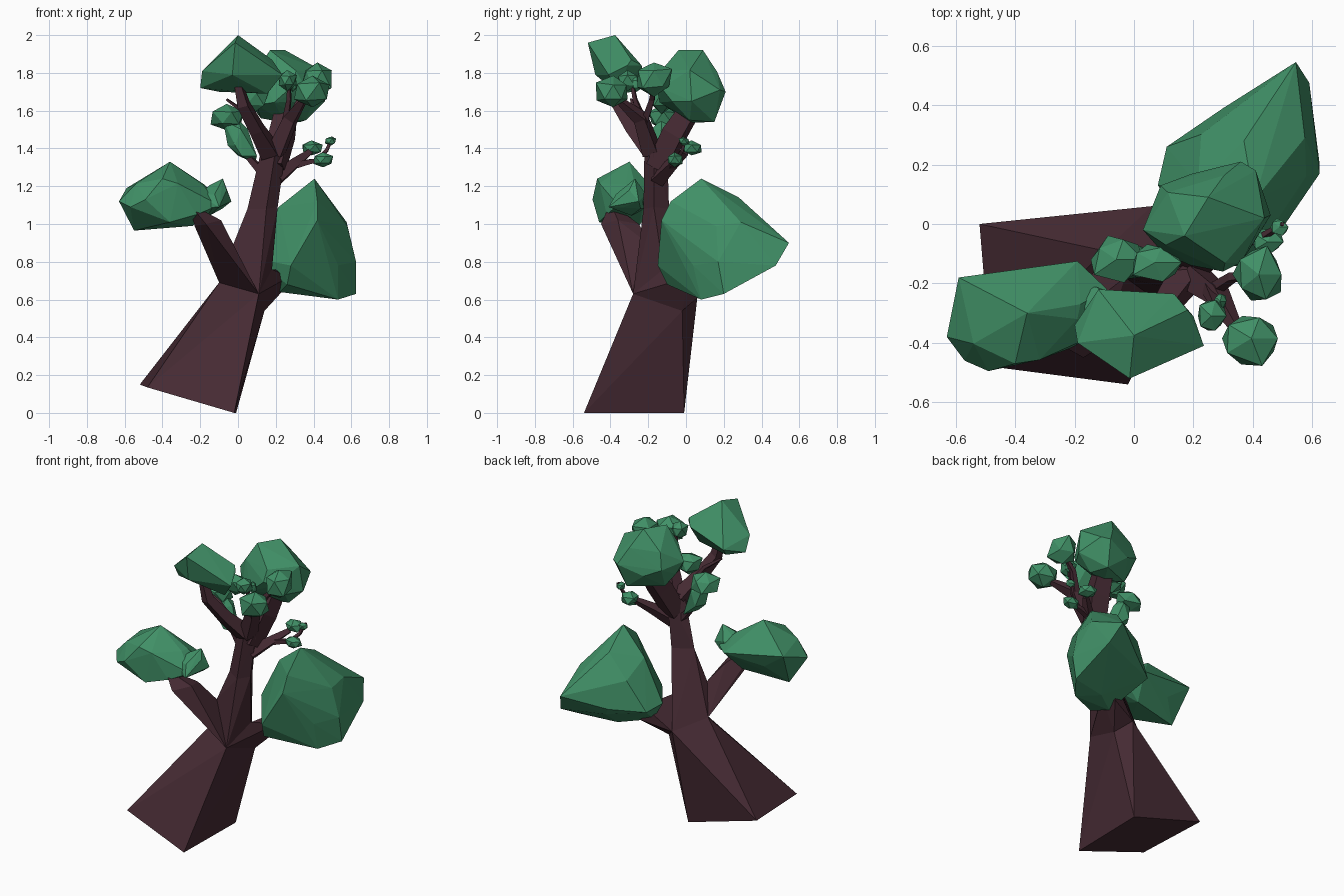
import bpy, bmesh, math, random
from mathutils import Vector

random.seed(4)


def material(name, color):
    m = bpy.data.materials.new(name)
    m.diffuse_color = (*color, 1)
    return m


BARK = material("bark", (0.062, 0.024, 0.034))
LEAF = material("leaf", (0.052, 0.28, 0.135))


def finish(name, bm, mat):
    bmesh.ops.recalc_face_normals(bm, faces=bm.faces)
    me = bpy.data.meshes.new(name)
    bm.to_mesh(me)
    bm.free()
    me.materials.append(mat)
    ob = bpy.data.objects.new(name, me)
    bpy.context.collection.objects.link(ob)


def add_hull(bm, pts):
    """Wrap a flat-faced convex skin around a few points."""
    vs = [bm.verts.new(p) for p in pts]
    res = bmesh.ops.convex_hull(bm, input=vs)
    loose = {v for v in res["geom_interior"] + res["geom_unused"]
             if isinstance(v, bmesh.types.BMVert) and not v.link_faces}
    bmesh.ops.delete(bm, geom=list(loose), context="VERTS")


def hulls(name, groups, mat):
    bm = bmesh.new()
    for pts in groups:
        add_hull(bm, pts)
    finish(name, bm, mat)


def limb(name, path, sides=4):
    """Tapered faceted branch through (x, y, z, radius) stations."""
    bm = bmesh.new()
    rings = []
    pts = [Vector(p[:3]) for p in path]
    for i, p in enumerate(pts):
        d = (pts[min(i + 1, len(pts) - 1)] - pts[max(i - 1, 0)]).normalized()
        u = d.cross(Vector((0.3, 1, 0.1))).normalized()
        v = d.cross(u)
        ring = []
        for k in range(sides):
            a = 2 * math.pi * (k + 0.5) / sides
            ring.append(bm.verts.new(p + path[i][3] * (u * math.cos(a) + v * math.sin(a))))
        rings.append(ring)
    for a, b in zip(rings, rings[1:]):
        for k in range(sides):
            n = (k + 1) % sides
            bm.faces.new((a[k], a[n], b[n], b[k]))
    bm.faces.new(rings[0][::-1])
    bm.faces.new(rings[-1])
    finish(name, bm, BARK)


def foliage(name, center, radii, tips=(), jitter=0.09):
    """Irregular faceted clump: jittered ellipsoid core plus outline tips."""
    tmp = bmesh.new()
    bmesh.ops.create_icosphere(tmp, subdivisions=1, radius=1)
    pts = []
    for v in tmp.verts:
        s = random.uniform(1 - jitter, 1 + jitter)
        pts.append([center[i] + v.co[i] * radii[i] * s for i in range(3)])
    tmp.free()
    hulls(name, [pts + list(tips)], LEAF)


# Trunk: wide slanted foot, middle and upper section
foot = [(-.52, 0, .15), (-.48, -.48, .135), (-.02, -.54, 0), (-.01, -.01, 0)]
L, F, R, K = (-.10, -.09, .69), (.11, -.28, .63), (.14, -.02, .54), (.06, .06, .61)
U, fork = (.18, -.12, .76), (-.03, -.18, .88)
mid = [(.05, -.16, 1.08), (.15, -.225, 1.08), (.21, -.17, 1.09), (.17, -.09, 1.08)]
high = [(.13, -.17, 1.42), (.20, -.22, 1.40), (.255, -.17, 1.41), (.21, -.10, 1.42)]
hulls("trunk", [foot + [L, F, R, K], [L, F, U, K, fork] + mid, mid + high], BARK)

# Two heavy lower branches
hulls("left_branch", [[L, F, fork, (-.23, -.34, .99), (-.17, -.45, 1.0),
                       (-.09, -.36, 1.02), (-.12, -.25, 1.0), (-.26, -.40, 1.11)]], BARK)
hulls("right_branch", [[F, R, K, U, (.27, .02, .72), (.25, .12, .66), (.23, .12, .76)]], BARK)

# Upper branches and twigs
branches = {
    "back_branch": [(.19, -.15, 1.30, .075), (.235, -.06, 1.48, .08), (.26, .03, 1.62, .065)],
    "front_branch": [(.17, -.18, 1.38, .065), (.10, -.28, 1.5, .048), (.03, -.36, 1.63, .04),
                     (.0, -.37, 1.75, .025)],
    "front_right_branch": [(.2, -.18, 1.38, .06), (.28, -.24, 1.56, .045), (.35, -.36, 1.66, .02)],
    "high_twig": [(.27, -.22, 1.54, .025), (.33, -.18, 1.66, .02), (.41, -.17, 1.74, .012)],
    "centre_twig": [(.25, -.22, 1.53, .025), (.27, -.27, 1.66, .015), (.27, -.29, 1.77, .01)],
    "thin_left_twig": [(.12, -.25, 1.48, .02), (.05, -.27, 1.58, .015), (-.06, -.29, 1.66, .008)],
    "left_twig": [(.15, -.16, 1.25, .03), (.06, -.14, 1.35, .02), (.02, -.13, 1.42, .015)],
    "right_twig": [(.20, -.15, 1.24, .05), (.30, -.07, 1.32, .035), (.38, .0, 1.38, .02)],
    "right_twig_low": [(.30, -.07, 1.31, .025), (.38, -.06, 1.33, .018), (.45, -.06, 1.34, .01)],
    "right_twig_tip": [(.42, -.05, 1.34, .015), (.47, -.02, 1.39, .012), (.50, 0, 1.46, .008)],
}
for name, path in branches.items():
    limb(name, path)

# Four large foliage masses
foliage("left_foliage", (-.38, -.32, 1.14), (.21, .15, .155),
        [(-.63, -.38, 1.12), (-.59, -.18, 1.19), (-.36, -.3, 1.33), (-.19, -.125, 1.13),
         (-.49, -.495, 1.13), (-.55, -.3, .965), (-.22, -.42, 1.05), (-.24, -.25, .99),
         (-.18, -.27, 1.21), (-.40, -.47, 1.24), (-.09, -.22, 1.12), (-.36, -.46, 1.01),
         (-.57, -.46, 1.09), (-.10, -.36, 1.10)])
foliage("left_foliage_end", (-.15, -.29, 1.12), (.09, .09, .08),
        [(-.08, -.27, 1.24), (-.035, -.25, 1.12), (-.10, -.41, 1.09), (-.06, -.3, 1.18)])
foliage("right_foliage", (.39, .16, .88), (.21, .25, .24),
        [(.405, .08, 1.24), (.545, .545, .9), (.575, .29, 1.01), (.625, .17, .8), (.625, .2, .63),
         (.53, .08, .6), (.22, .03, .64), (.28, -.15, .78), (.11, .26, .80), (.42, -.13, 1.02),
         (.3, .39, .82), (.37, .28, 1.14), (.215, .13, 1.09), (.59, .475, .78), (.08, .13, .82),
         (.42, -.08, 1.12), (.26, -.1, .68)])
foliage("top_back_foliage", (.25, .02, 1.73), (.20, .175, .18),
        [(.17, -.04, 1.92), (.25, .09, 1.92), (.36, .21, 1.70), (.46, .03, 1.65), (.41, .18, 1.71),
         (.33, .15, 1.54), (.30, -.16, 1.74), (.03, -.02, 1.72), (.1, -.1, 1.63), (.09, .13, 1.7),
         (.12, .05, 1.56), (.36, .02, 1.55), (.36, -.13, 1.72)])
foliage("top_front_foliage", (.02, -.36, 1.80), (.14, .10, .09),
        [(0, -.375, 2.0), (-.015, -.52, 1.96), (-.19, -.40, 1.81), (-.2, -.34, 1.72),
         (.155, -.36, 1.69), (.235, -.41, 1.79), (-.12, -.22, 1.76), (.135, -.235, 1.84),
         (.2, -.31, 1.84), (-.03, -.48, 1.79), (.18, -.29, 1.87), (-.1, -.28, 1.70)])

# Small clumps on the twigs
foliage("left_clump_lower", (0, -.13, 1.46), (.06, .065, .10),
        [(.09, -.1, 1.32), (.1, -.16, 1.36), (-.08, -.14, 1.55), (.02, -.18, 1.36)])
foliage("left_clump_upper", (-.06, -.12, 1.56), (.09, .085, .07), [(.01, -.13, 1.60)], .15)
small = [(.42, -.17, 1.77, .09, .1, .1), (.395, -.385, 1.70, .115, .095, .095),
         (.26, -.31, 1.76, .05, .065, .055), (.29, -.26, 1.74, .025, .03, .045),
         (.39, .03, 1.40, .06, .055, .04), (.45, -.06, 1.34, .055, .045, .04),
         (.49, -.01, 1.44, .03, .03, .025), (.07, -.13, 1.66, .09, .07, .07)]
for i, (x, y, z, a, b, c) in enumerate(small):
    foliage(f"small_clump_{i + 1}", (x, y, z), (a, b, c), jitter=.15)
